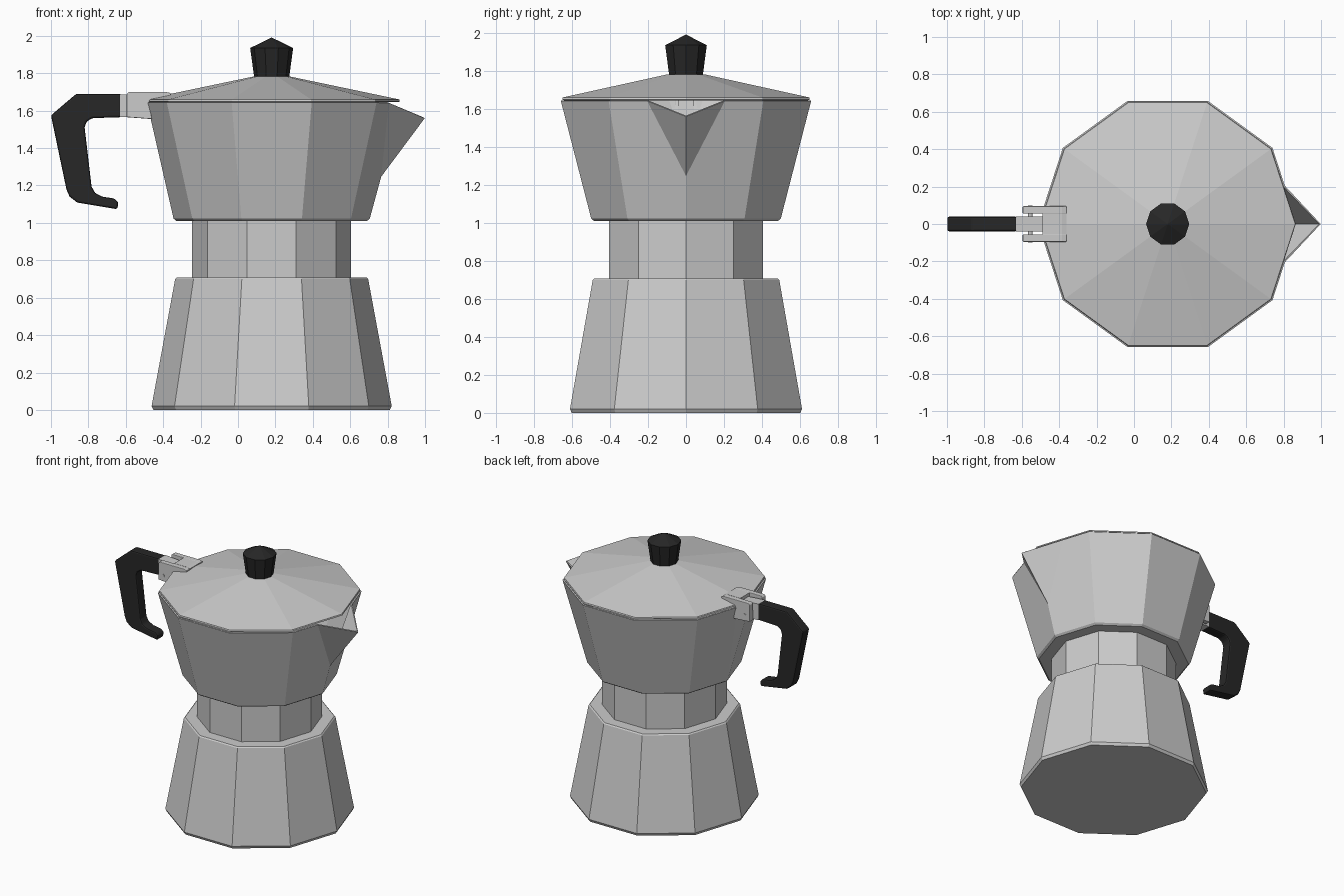
import bpy, bmesh, math
from mathutils import Vector

if "Cube" in bpy.data.objects:
    bpy.data.objects.remove(bpy.data.objects["Cube"])

CX = 0.18      # axis of the pot
N = 10         # ten-sided pot

black = bpy.data.materials.new("black_plastic")
black.diffuse_color = (0.02, 0.02, 0.02, 1)
black.use_nodes = True
black.node_tree.nodes["Principled BSDF"].inputs["Base Color"].default_value = black.diffuse_color


def ring(r, z):
    return [Vector((CX + r * math.cos(2 * math.pi * i / N),
                    r * math.sin(2 * math.pi * i / N), z)) for i in range(N)]


def finish(bm, name, mat=None):
    bmesh.ops.recalc_face_normals(bm, faces=bm.faces)
    me = bpy.data.meshes.new(name)
    bm.to_mesh(me)
    bm.free()
    ob = bpy.data.objects.new(name, me)
    bpy.context.collection.objects.link(ob)
    if mat:
        me.materials.append(mat)
    return ob


def stack(name, profile, mat=None, cut_x=None):
    """Ten-sided solid from (radius, height) pairs."""
    bm = bmesh.new()
    rings = [[bm.verts.new(p) for p in ring(r, z)] for r, z in profile]
    for a, b in zip(rings, rings[1:]):
        for i in range(N):
            j = (i + 1) % N
            bm.faces.new((a[i], a[j], b[j], b[i]))
    bm.faces.new(rings[0])
    bm.faces.new(rings[-1])
    if cut_x is not None:
        bmesh.ops.bisect_plane(bm, geom=bm.verts[:] + bm.edges[:] + bm.faces[:],
                               plane_co=(cut_x, 0, 0), plane_no=(-1, 0, 0),
                               clear_outer=True)
        bmesh.ops.holes_fill(bm, edges=[e for e in bm.edges if e.is_boundary])
    return finish(bm, name, mat)


def prism(name, pts, y0, y1, bevel=0, mat=None):
    """Side profile in x/z extruded along y."""
    bm = bmesh.new()
    a = [bm.verts.new((x, y0, z)) for x, z in pts]
    b = [bm.verts.new((x, y1, z)) for x, z in pts]
    bm.faces.new(a)
    bm.faces.new(b)
    for i in range(len(pts)):
        j = (i + 1) % len(pts)
        bm.faces.new((a[i], a[j], b[j], b[i]))
    ob = finish(bm, name, mat)
    if bevel:
        m = ob.modifiers.new("bevel", 'BEVEL')
        m.width = bevel
        m.segments = 2
    return ob


# Water chamber, neck, lid and knob
stack("water_chamber", [(0.632, 0), (0.642, 0.02), (0.516, 0.70), (0.508, 0.708)])
stack("neck", [(0.425, 0.70), (0.425, 1.03)])
stack("lid", [(0.676, 1.645), (0.685, 1.65), (0.682, 1.66), (0.10, 1.782)], cut_x=-0.477)
stack("knob", [(0.093, 1.775), (0.115, 1.935), (0.002, 1.99)], black)

# Upper jug: hollow, open V spout on the right, small flat on the left
bm = bmesh.new()
V = bm.verts.new
C = [V(p) for p in ring(0.506, 1.02)]
B = [V(p) for p in ring(0.516, 1.028)]
top = ring(0.683, 1.645)
T = {i: V(top[i]) for i in range(N) if i not in (0, 5)}
p1, p2 = V((0.798, 0.2, 1.645)), V((0.798, -0.2, 1.645))
q, tip = V((0.756, 0, 1.25)), V((0.99, 0, 1.565))
l1, l2 = V((-0.477, 0.08, 1.645)), V((-0.477, -0.08, 1.645))
bm.faces.new(C)
for i in range(N):
    j = (i + 1) % N
    bm.faces.new((C[i], C[j], B[j], B[i]))
    if i in T and j in T:
        bm.faces.new((B[i], B[j], T[j], T[i]))
for f in [(B[0], B[1], T[1], p1, q), (B[9], B[0], q, p2, T[9]),
          (q, p1, tip), (q, tip, p2),
          (B[4], B[5], l1, T[4]), (B[5], l2, l1), (B[5], B[6], T[6], l2)]:
    bm.faces.new(f)
jug = finish(bm, "upper_jug")
m = jug.modifiers.new("wall", 'SOLIDIFY')
m.thickness = 0.01
m.offset = -1

# Handle
prism("handle", [(-0.625, 1.69), (-0.865, 1.69), (-1.0, 1.575), (-0.917, 1.178),
                 (-0.90, 1.14), (-0.86, 1.109), (-0.645, 1.073), (-0.64, 1.11),
                 (-0.66, 1.13), (-0.725, 1.14), (-0.765, 1.16), (-0.783, 1.195),
                 (-0.82, 1.51), (-0.81, 1.54), (-0.78, 1.56), (-0.625, 1.565)],
      -0.039, 0.039, 0.01, black)

# Hinge bracket: tongue, two cheeks, bridging plate and pin
prism("handle_tongue", [(-0.63, 1.567), (-0.455, 1.56), (-0.47, 1.675), (-0.63, 1.688)],
      -0.041, 0.041)
cheek = [(-0.595, 1.565), (-0.46, 1.555), (-0.475, 1.65), (-0.36, 1.675),
         (-0.36, 1.694), (-0.385, 1.70), (-0.585, 1.70), (-0.595, 1.69)]
for side, s in (("front", -1), ("back", 1)):
    prism("hinge_cheek_" + side, cheek, min(s * 0.055, s * 0.095), max(s * 0.055, s * 0.095), 0.004)
prism("hinge_plate", [(-0.49, 1.65), (-0.36, 1.675), (-0.36, 1.694), (-0.385, 1.70),
                      (-0.49, 1.70)], -0.056, 0.056)
bpy.ops.mesh.primitive_cylinder_add(vertices=12, radius=0.012, depth=0.196,
                                    location=(-0.555, 0, 1.605),
                                    rotation=(math.pi / 2, 0, 0))
bpy.context.object.name = "hinge_pin"
